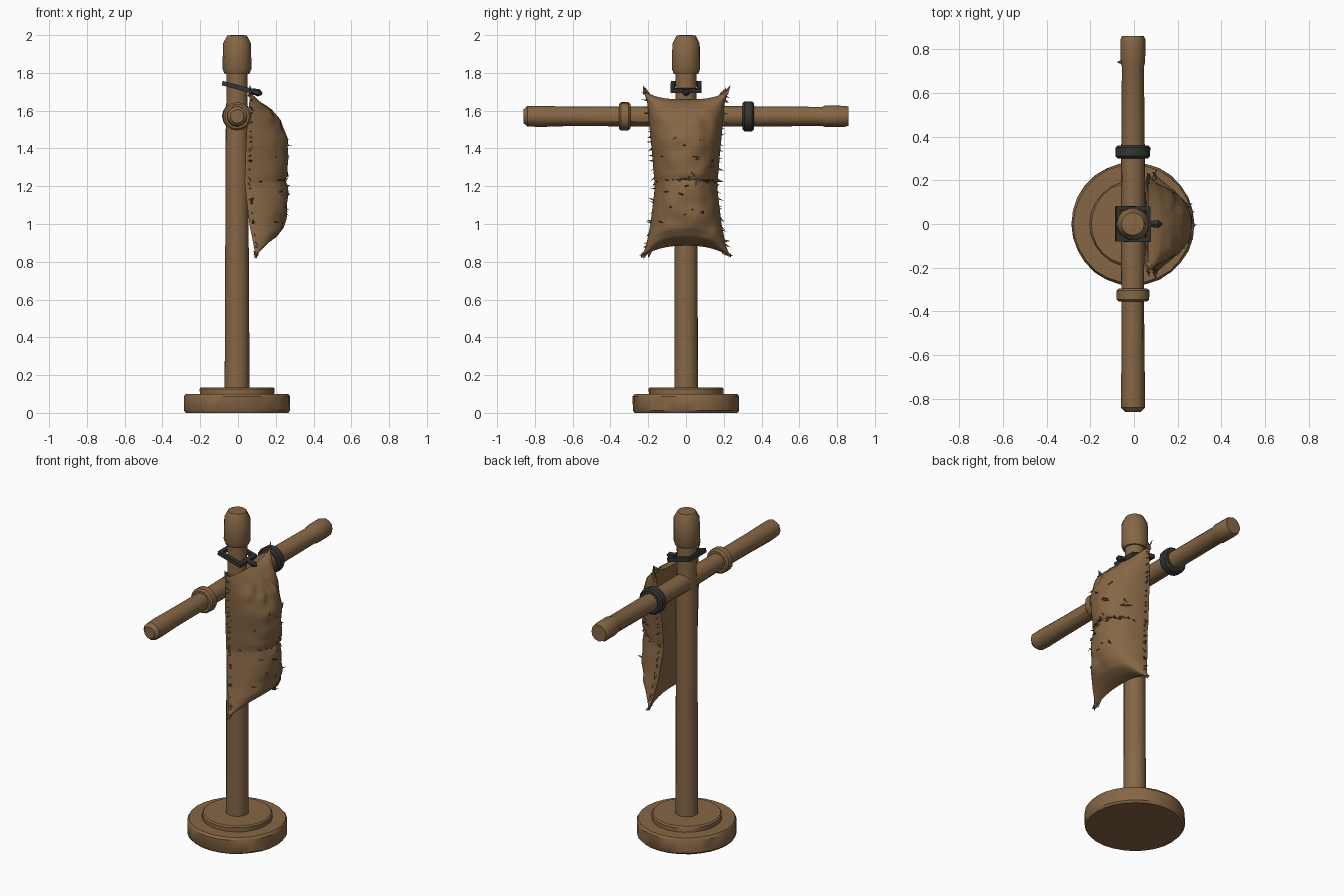
import bpy, bmesh, math, random
from mathutils import Vector, Matrix, noise

if "Cube" in bpy.data.objects:
    bpy.data.objects.remove(bpy.data.objects["Cube"])

random.seed(4)
CX = -0.005


def material(name, rgb):
    m = bpy.data.materials.new(name)
    m.diffuse_color = (*rgb, 1)
    m.use_nodes = True
    m.node_tree.nodes["Principled BSDF"].inputs["Base Color"].default_value = m.diffuse_color
    return m


BROWN = material("worn brown", (0.24, 0.135, 0.06))
IRON = material("dark iron", (0.032, 0.036, 0.032))


def finish(name, bm, mat, angle=35):
    bmesh.ops.recalc_face_normals(bm, faces=bm.faces[:])
    me = bpy.data.meshes.new(name)
    bm.to_mesh(me)
    bm.free()
    me.materials.append(mat)
    ob = bpy.data.objects.new(name, me)
    bpy.context.collection.objects.link(ob)
    bpy.ops.object.select_all(action='DESELECT')
    ob.select_set(True)
    bpy.context.view_layer.objects.active = ob
    bpy.ops.object.shade_smooth_by_angle(angle=math.radians(angle))
    return ob


def lathe(name, profile, mat, sides=14, matrix=Matrix(), wobble=0.0, phase=0.0, closed=False):
    """Turn (radius, height) points about z; closed joins last ring to first."""
    bm = bmesh.new()
    rings = []
    for r, h in profile:
        ring = []
        for i in range(sides):
            a = phase + math.tau * i / sides
            k = r * (1 + random.uniform(-wobble, wobble))
            ring.append(bm.verts.new(matrix @ Vector((k * math.cos(a), k * math.sin(a), h))))
        rings.append(ring)
    pairs = list(zip(rings, rings[1:])) + ([(rings[-1], rings[0])] if closed else [])
    for a, b in pairs:
        for i in range(sides):
            j = (i + 1) % sides
            bm.faces.new((a[i], a[j], b[j], b[i]))
    if not closed:
        bm.faces.new(rings[0])
        bm.faces.new(rings[-1])
    return finish(name, bm, mat)


up = Matrix.Translation((CX, 0, 0))
along_y = Matrix.Translation((CX, 0, 1.57)) @ Matrix.Rotation(-math.pi / 2, 4, 'X')

# Stepped round base
lathe("base", [(.272, 0), (.281, .012), (.281, .088), (.272, .101)], BROWN, 28, up, .006)
lathe("base_step", [(.197, .09), (.197, .127), (.19, .135)], BROWN, 24, up, .008)

# Upright post and head block
lathe("post", [(.065, .12), (.063, .5), (.062, 1.0), (.061, 1.5), (.056, 1.65), (.056, 1.82)],
      BROWN, 14, up, .025)
lathe("head", [(.066, 1.795), (.076, 1.82), (.074, 1.955), (.052, 1.998), (.03, 2.0)],
      BROWN, 14, up, .015)

# Crossbar with slightly swollen, chamfered ends
lathe("crossbar", [(.036, -.86), (.054, -.84), (.055, -.78), (.052, -.6), (.052, -.3), (.055, 0),
                   (.053, .35), (.05, .72), (.057, .74), (.057, .84), (.05, .86)],
      BROWN, 12, along_y, .03)
lathe("crossbar_knot", [(.02, -.02), (.014, .0), (.003, .025)], BROWN, 6,
      Matrix.Translation((-.05, .74, 1.575)) @ Matrix.Rotation(-math.pi / 2, 4, 'Y'))

# Wooden collar and iron band on the arms
for name, y, r, mat in (("wood_collar", -.325, .075, BROWN), ("iron_band", .33, .079, IRON)):
    lathe(name, [(.05, y - .03), (r - .01, y - .03), (r, y - .02), (r, y + .02),
                 (r - .01, y + .03), (.05, y + .03)], mat, 16, along_y, .01, closed=True)

# Tilted square neck strap with its tie
tilt = Matrix.Translation((CX, 0, 1.725)) @ Matrix.Rotation(math.radians(15), 4, 'Y')
lathe("neck_strap", [(.085, -.012), (.115, -.012), (.115, .012), (.085, .012)], IRON, 4,
      tilt, .02, math.pi / 4, True)
lathe("strap_tie", [(.012, 0), (.017, .02), (.02, .04), (.006, .06)], IRON, 6,
      Matrix.Translation((.07, 0, 1.705)) @ Matrix.Rotation(math.radians(105), 4, 'Y'))


def interp(table, t):
    for (a, p), (b, q) in zip(table, table[1:]):
        if t <= b:
            s = (t - a) / (b - a)
            return p + (q - p) * s
    return table[-1][1]


WIDTH = [(0, .238), (.06, .213), (.2, .188), (.42, .165), (.6, .178), (.8, .195), (.93, .205), (1, .225)]
SEAM = [(0, .095), (.2, .06), (.45, .035), (.75, .045), (1, .065)]
FRONT = [(0, .095), (.02, .15), (.06, .205), (.12, .24), (.25, .26), (.42, .26), (.45, .243),
         (.48, .26), (.72, .262), (.85, .225), (.93, .175), (.98, .12), (1, .065)]


def sack(u, v, front):
    """Point on the stuffed sack: u across, v from hem to neck."""
    au = abs(u)
    low, high = .885 - .06 * au ** 2.5, 1.66 + .045 * au ** 3
    p = Vector((interp(SEAM, v), u * interp(WIDTH, v), low + (high - low) * v))
    dome = max(0, 1 - au ** 2.5) ** .6
    rim = min(1, 8 * v * (1 - v)) * min(1, 3 * (1 - au))
    if front:
        p.x += (interp(FRONT, v) - p.x) * dome
        p.x += .012 * rim * noise.noise(p * 13)
        # folds fanning out of the gathered neck
        d = Vector((u * .2, (1 - v) * .8))
        p.x += .014 * rim * math.cos(math.atan2(d.x, d.y) * 13) * math.exp(-d.length * 9)
    else:
        p.x += .012 * rim + .008 * rim * noise.noise(p * 11)
    return p


def sack_grid(bm, front, nu=32, nv=56):
    us = [math.sin(math.pi / 2 * (2 * i / nu - 1)) for i in range(nu + 1)]
    vs = [.5 * j / nv + .25 * (1 - math.cos(math.pi * j / nv)) for j in range(nv + 1)]
    g = [[bm.verts.new(sack(u, v, front)) for u in us] for v in vs]
    for j in range(nv):
        for i in range(nu):
            bm.faces.new((g[j][i], g[j][i + 1], g[j + 1][i + 1], g[j + 1][i]))


bm = bmesh.new()
sack_grid(bm, True)
sack_grid(bm, False)
bmesh.ops.remove_doubles(bm, verts=bm.verts[:], dist=.0005)
finish("stuffed_sack", bm, BROWN, 50)

# Torn threads and tufts: thin bent shards
bm = bmesh.new()


def tuft(base, direction, length, width):
    d = direction.normalized()
    side = d.cross(Vector((random.uniform(-1, 1), random.uniform(-.4, .4), 1))).normalized() * width / 2
    thick = d.cross(side).normalized() * width * .2
    root = base - d * .012
    tip = bm.verts.new(base + d * length + Vector((0, 0, random.uniform(-.012, .012))))
    ring = [bm.verts.new(root + o) for o in (side, thick, -side, -thick)]
    for i in range(4):
        bm.faces.new((ring[i], ring[(i + 1) % 4], tip))
    bm.faces.new(ring)


R = random.uniform
for s in (-1, 1):
    for i in range(24):      # along the side seams
        tuft(sack(s * .99, (i + R(.1, .9)) / 24, True),
             Vector((R(-.3, .5), s, R(-1, .5))), R(.015, .035), R(.015, .035))
    for v, z in ((0, -1), (1, .8)):      # ragged corners
        for k in range(4):
            tuft(sack(s * (.97 - .05 * k), v, True), Vector((R(-.3, .4), s * R(.1, .8), z)),
                 R(.015, .032), .03)
for i in range(18):          # torn waist seam
    u = R(-.95, .95)
    tuft(sack(u, .45, True), Vector((1, u + R(-.8, .8), R(-.6, .4))), R(.015, .028), R(.02, .045))
for i in range(24):          # rips over the front
    u, v = R(-.85, .85), R(.1, .75)
    tuft(sack(u, v, True), Vector((.8, R(-1, 1), R(-.8, .4))), R(.012, .025), R(.015, .035))
finish("torn_tufts", bm, BROWN, 30)
